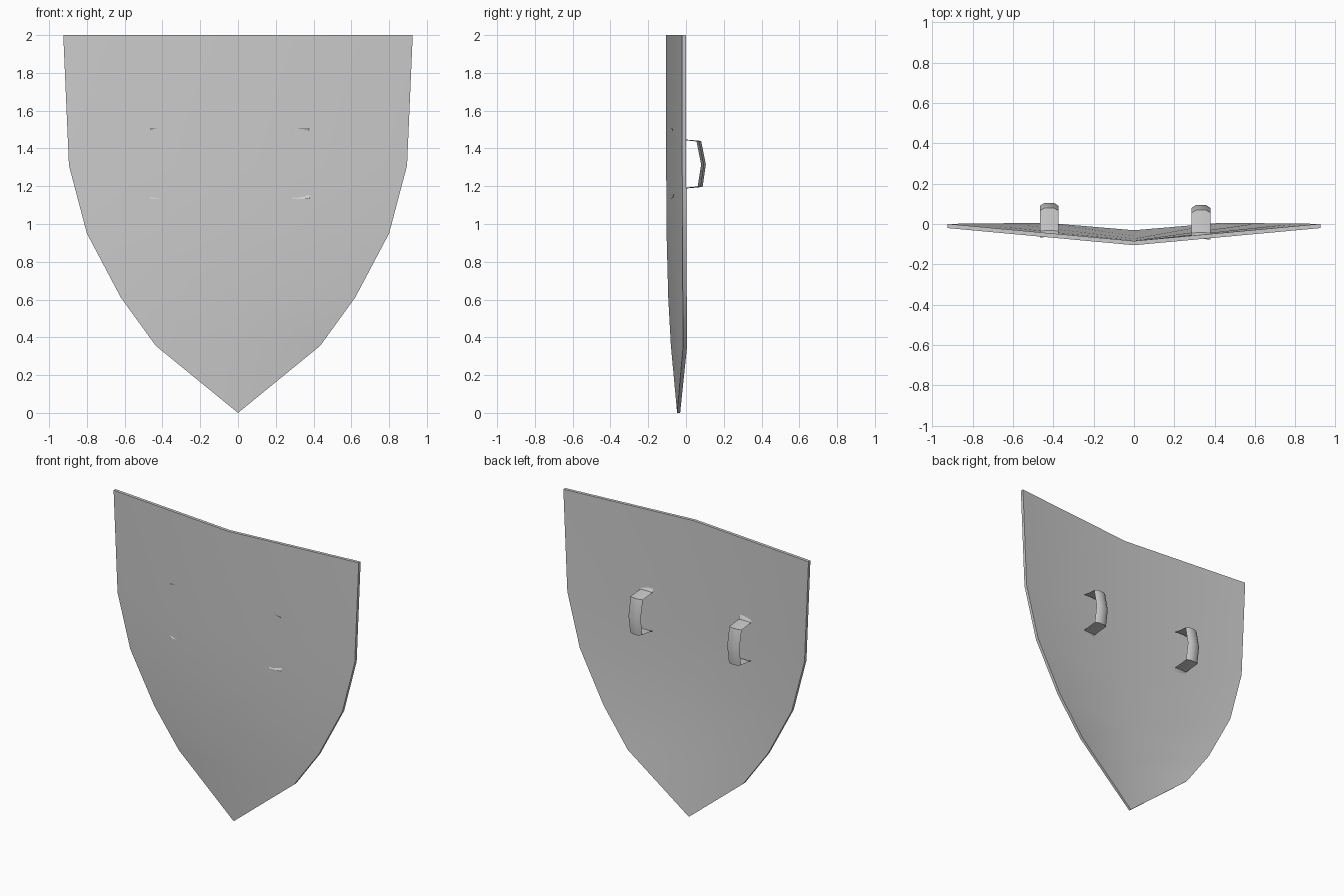
import bpy, bmesh, math

if "Cube" in bpy.data.objects:
    bpy.data.objects.remove(bpy.data.objects["Cube"])


def make_object(name, bm, angle):
    bmesh.ops.recalc_face_normals(bm, faces=bm.faces)
    mesh = bpy.data.meshes.new(name)
    bm.to_mesh(mesh)
    bm.free()
    ob = bpy.data.objects.new(name, mesh)
    bpy.context.collection.objects.link(ob)
    bpy.ops.object.select_all(action='DESELECT')
    ob.select_set(True)
    bpy.context.view_layer.objects.active = ob
    bpy.ops.object.shade_smooth_by_angle(angle=math.radians(angle))
    return ob


# Shield board: rows of half width, height, ridge y, rim y (front side)
rows = [(0.925, 2.0, -0.105, -0.02), (0.895, 1.31, -0.105, -0.02),
        (0.80, 0.95, -0.103, -0.019), (0.62, 0.61, -0.094, -0.017),
        (0.435, 0.355, -0.08, -0.015)]
thickness = 0.021
bm = bmesh.new()
front = [[bm.verts.new((s * w, ridge if s == 0 else rim, z)) for s in (-1, 0, 1)]
         for w, z, ridge, rim in rows]
tip = bm.verts.new((0, -0.047, 0))
for a, b in zip(front, front[1:]):
    for i in range(2):
        bm.faces.new((a[i], a[i + 1], b[i + 1], b[i]))
for i in range(2):
    bm.faces.new((front[-1][i], front[-1][i + 1], tip))
# Extrude the curved front straight back into a solid board
grown = bmesh.ops.extrude_face_region(bm, geom=bm.faces[:], use_keep_orig=True)
for v in grown['geom']:
    if isinstance(v, bmesh.types.BMVert):
        v.co.y += thickness if v.co.z > 0.01 else 0.016
make_object("shield_board", bm, 30)


# Handles: bent strap with a raised middle; path of y, z, middle rise in y and z
strap = [(-0.068, 1.507, 0.003, 0.0), (-0.035, 1.447, 0.002, 0.003),
         (0.066, 1.437, 0.014, 0.003), (0.09, 1.315, 0.015, 0.0),
         (0.072, 1.199, 0.016, -0.003), (-0.035, 1.188, 0.002, -0.003),
         (-0.068, 1.133, 0.003, 0.0)]


def handle(name, x, dy):
    bm = bmesh.new()
    rings = []
    for y, z, ry, rz in strap:
        rings.append([bm.verts.new((x + ox, y + dy + k * ry, z + k * rz))
                      for ox, k in ((-0.046, 0), (-0.023, 1), (0.023, 1), (0.046, 0))])
    for a, b in zip(rings, rings[1:]):
        for i in range(3):
            bm.faces.new((a[i], a[i + 1], b[i + 1], b[i]))
    make_object(name, bm, 40)


handle("left_handle", -0.42, 0.0)
handle("right_handle", 0.332, -0.01)
